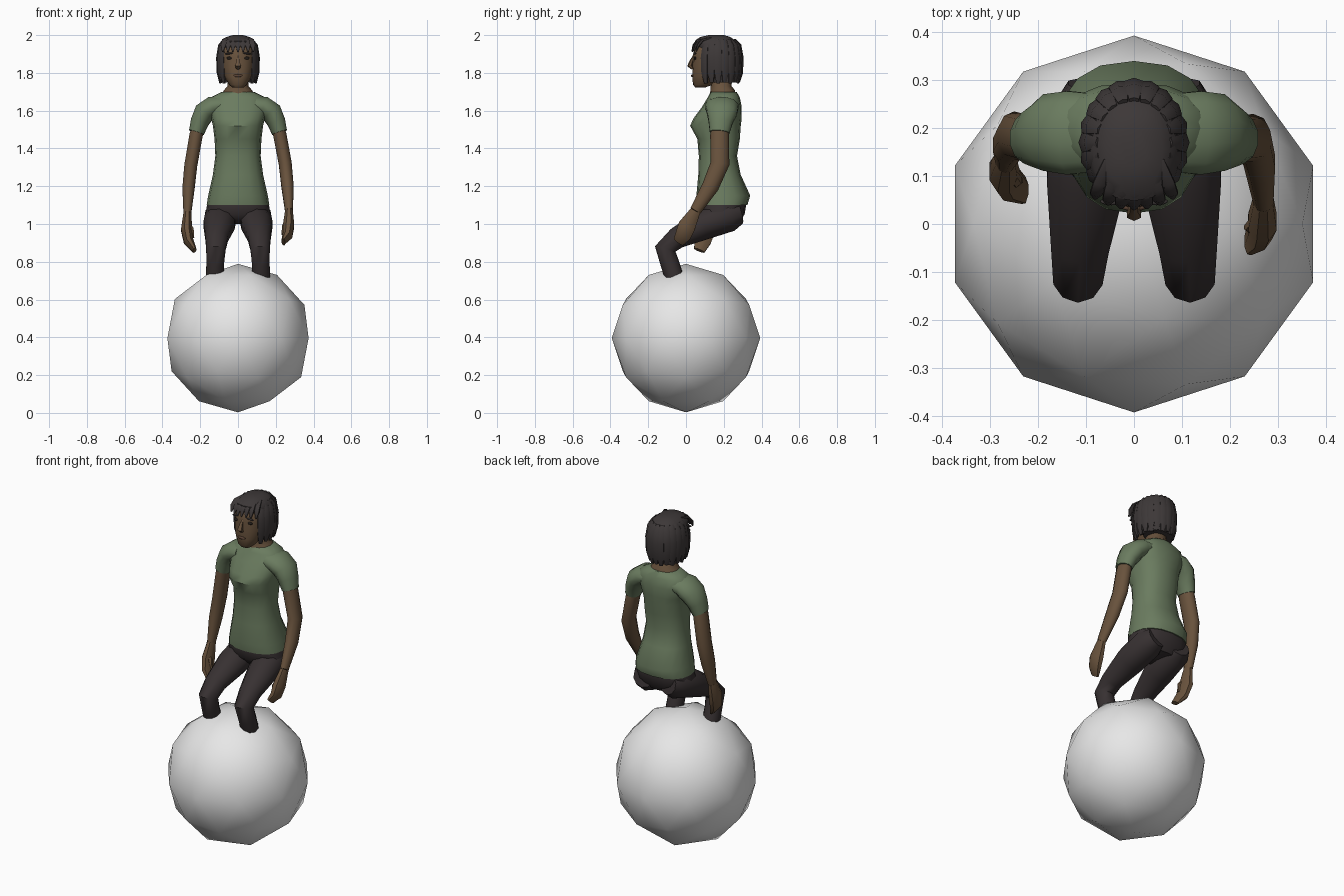
import bpy, bmesh, math
from mathutils import Vector

old = bpy.data.objects.get("Cube")
if old:
    bpy.data.objects.remove(old)


def material(name, rgb):
    m = bpy.data.materials.new(name)
    m.use_nodes = True
    m.diffuse_color = (*rgb, 1)
    m.node_tree.nodes["Principled BSDF"].inputs["Base Color"].default_value = (*rgb, 1)
    return m


SKIN = material("brown skin", (.14, .085, .046))
LIP = material("lip brown", (.1, .055, .035))
SHIRT = material("sage shirt", (.145, .2, .115))
TROUSER = material("dark trousers", (.038, .03, .031))
HAIR = material("dark hair", (.046, .039, .039))
EYE = material("eye dark", (.02, .015, .012))
BALL = material("white ball", (.8, .8, .8))


def skin_rings(name, rings, mat, angle=50):
    """Bridge equal rings of points into a closed, smooth surface."""
    bm = bmesh.new()
    loops = [[bm.verts.new(p) for p in ring] for ring in rings]
    n = len(loops[0])
    for a, b in zip(loops, loops[1:]):
        for i in range(n):
            j = (i + 1) % n
            bm.faces.new((a[i], a[j], b[j], b[i]))
    bm.faces.new(loops[0])
    bm.faces.new(loops[-1])
    bmesh.ops.recalc_face_normals(bm, faces=bm.faces)
    mesh = bpy.data.meshes.new(name)
    bm.to_mesh(mesh)
    bm.free()
    ob = bpy.data.objects.new(name, mesh)
    bpy.context.collection.objects.link(ob)
    mesh.materials.append(mat)
    smooth(ob, angle)
    return ob


def smooth(ob, angle):
    bpy.ops.object.select_all(action="DESELECT")
    ob.select_set(True)
    bpy.context.view_layer.objects.active = ob
    bpy.ops.object.shade_smooth_by_angle(angle=math.radians(angle))


def rounded(t, power):
    c, s = math.cos(t), math.sin(t)
    return math.copysign(abs(c) ** power, c), math.copysign(abs(s) ** power, s)


def stack(name, rows, mat, sides=16, power=.85):
    """Level sections, each given as height, half width, front and back."""
    rings = []
    for z, rx, front, back in rows:
        unit = [rounded(math.tau * i / sides, power) for i in range(sides)]
        rings.append([(rx * c, (front + back) / 2 + (back - front) / 2 * s, z) for c, s in unit])
    return skin_rings(name, rings, mat)


def tube(name, path, mat, sides=8, across=(1, 0, 0), flip=1):
    """Sections along a path of points, each with its two radii."""
    pts = [Vector((x * flip, y, z)) for x, y, z, _, _ in path]
    rings = []
    for i, p in enumerate(pts):
        t = (pts[min(i + 1, len(pts) - 1)] - pts[max(i - 1, 0)]).normalized()
        u = Vector(across)
        u = (u - t * u.dot(t)).normalized()
        v = t.cross(u)
        ru, rv = path[i][3:]
        ring = []
        for k in range(sides):
            a = math.tau * (k + .5) / sides
            ring.append(p + u * ru * math.cos(a) + v * rv * math.sin(a))
        rings.append(ring)
    return skin_rings(name, rings, mat)


def blob(name, loc, scale, mat, tilt=0):
    bpy.ops.mesh.primitive_uv_sphere_add(segments=10, ring_count=6, location=loc, rotation=(0, tilt, 0))
    ob = bpy.context.object
    ob.name, ob.scale = name, scale
    ob.data.materials.append(mat)
    smooth(ob, 60)


# Faceted ball under the figure
bpy.ops.mesh.primitive_ico_sphere_add(subdivisions=2, radius=.393, location=(0, 0, .396))
ball = bpy.context.object
ball.name = "ball"
ball.data.materials.append(BALL)
smooth(ball, 60)

# Shirt body, from hem to collar
stack("shirt_body", [
    (1.1, .166, .062, .325), (1.15, .158, .055, .34), (1.26, .133, .065, .29),
    (1.36, .12, .068, .27), (1.45, .124, .06, .285), (1.52, .133, .022, .29),
    (1.56, .142, .04, .295), (1.62, .16, .085, .295), (1.67, .145, .115, .285),
    (1.7, .085, .13, .268)], SHIRT)

# Pelvis of the trousers
stack("trouser_seat", [
    (1.18, .145, .08, .3), (1.11, .163, .066, .32), (1.05, .172, .07, .31),
    (1., .12, .12, .275)], TROUSER)

# Neck and head
stack("neck", [(1.67, .09, .12, .26), (1.708, .075, .13, .26), (1.73, .055, .13, .24),
               (1.8, .052, .12, .24)], SKIN, 12)
stack("head", [
    (1.722, .03, .05, .1), (1.737, .047, .037, .14), (1.78, .074, .033, .21),
    (1.83, .086, .034, .24), (1.88, .09, .037, .25), (1.93, .088, .04, .26),
    (1.97, .06, .07, .23)], SKIN, 16, .9)

# Facial features
tube("nose", [(0, .042, 1.89, .008, .006), (0, .028, 1.86, .01, .01),
              (0, .02, 1.838, .017, .014), (0, .034, 1.822, .012, .006)], SKIN, 6)
blob("lips", (0, .034, 1.785), (.026, .007, .008), LIP)
for s, label in ((1, "left"), (-1, "right")):
    blob(label + "_eye", (s * .045, .048, 1.878), (.017, .007, .008), EYE)
    blob(label + "_brow", (s * .047, .047, 1.903), (.024, .008, .005), HAIR, s * .1)
    blob(label + "_ear", (s * .09, .15, 1.86), (.012, .02, .03), SKIN)

# Hair: crown, back shell, hanging locks and fringe
stack("hair_crown", [(1.9, .1, .09, .285), (1.94, .098, .05, .28), (1.97, .086, .048, .262),
                     (1.99, .06, .075, .235), (2., .028, .12, .2)], HAIR)
stack("hair_back", [(1.75, .085, .14, .27), (1.82, .093, .12, .28), (1.91, .095, .1, .28)], HAIR)

LOCKS = 15
for i in range(LOCKS):
    a = math.radians(-36 + 252 * i / (LOCKS - 1))
    c, s = math.cos(a), math.sin(a)
    drop = .006 * (i % 2)
    path = []
    for reach, z, wide, deep in ((.7, 1.975, .012, .008), (.89, 1.945, .021, .012),
                                 (.97, 1.88, .024, .014), (.95, 1.8, .022, .013),
                                 (.87, 1.745 + drop, .011, .007)):
        path.append((.105 * reach * c, .17 + .125 * reach * s, z, wide, deep))
    tube("hair_lock", path, HAIR, 6, (-s, c, 0))

FRINGE = 7
for i in range(FRINGE):
    x = (i / (FRINGE - 1) - .5) * .15
    back = x * x * 4
    tube("fringe_lock", [
        (x * .7, .11 + back, 1.985, .012, .006), (x * .95, .062 + back, 1.972, .016, .009),
        (x * 1.05, .042 + back, 1.945, .015, .008), (x * 1.08, .031 + back, 1.912, .004, .003)],
        HAIR, 6)

# Sleeves and bent legs, mirrored
for s, label in ((1, "left"), (-1, "right")):
    tube(label + "_sleeve", [
        (.09, .19, 1.63, .05, .085), (.135, .19, 1.622, .056, .09), (.178, .19, 1.59, .058, .083),
        (.203, .183, 1.54, .05, .066), (.22, .178, 1.485, .042, .054)], SHIRT, 12, (s, 0, 0), s)
    tube(label + "_leg", [
        (.08, .285, 1.06, .06, .06), (.09, .23, 1.045, .086, .085), (.1, .09, .995, .086, .08),
        (.113, -.05, .925, .063, .057), (.117, -.11, .868, .054, .056),
        (.121, -.085, .79, .049, .05), (.122, -.06, .71, .05, .05),
        (.122, 0, .55, .04, .04)], TROUSER, 10, (s, 0, 0), s)

# Arms: each side hangs with its own bend
ARMS = {
    "left": (1, (.25, .18, 1.32), (.262, .13, 1.2), (.27, .05, 1.07),
             (.268, .005, .99), (.262, -.015, .94), (.24, -.04, .905)),
    "right": (-1, (.25, .185, 1.31), (.262, .165, 1.19), (.268, .135, 1.06),
              (.272, .11, .97), (.262, .09, .91), (.23, .07, .86)),
}
for label, (s, elbow, fore, wrist, palm, knuckle, tip) in ARMS.items():
    tube(label + "_arm", [
        (.205, .18, 1.54, .035, .045), (.222, .178, 1.47, .037, .05), (*elbow, .036, .05),
        (*fore, .034, .045), (*wrist, .022, .03)], SKIN, 10, (s, 0, 0), s)
    tube(label + "_hand", [
        (*wrist, .022, .03), (*palm, .032, .05), (*knuckle, .028, .046),
        (*tip, .012, .032)], SKIN, 8, (s, 0, 0), s)
    base = Vector(wrist).lerp(Vector(palm), .6)
    out = base + Vector((-.025, -.03, -.035))
    end = out + Vector((-.008, 0, -.045))
    tube(label + "_thumb", [(*base, .014, .016), (*out, .013, .015), (*end, .007, .008)],
         SKIN, 6, (s, 0, 0), s)
